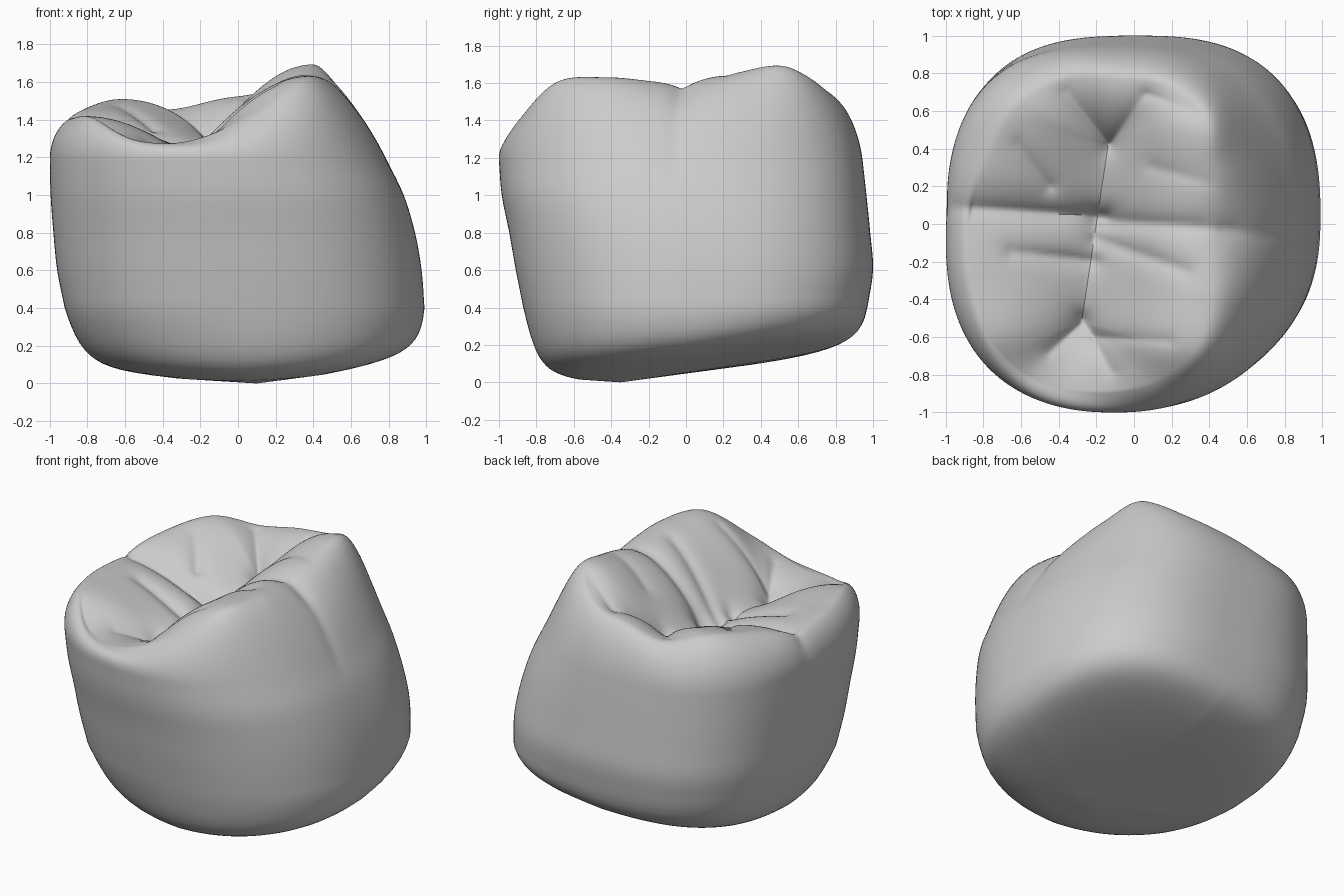
import bpy, bmesh, math
from mathutils import Vector

cube = bpy.data.objects.get("Cube")
if cube:
    bpy.data.objects.remove(cube)

COLUMNS = 208
MID = Vector((-0.2, -0.03, 0))

# Wall extents, bottom to top: x min, x max, y min, y max, z
WALL = [Vector(v) for v in (
    (-.92, .99, -.87, .97, .4), (-.96, .975, -.91, 1, .6),
    (-.98, .94, -.945, .985, .8), (-.995, .88, -.985, .965, 1),
    (-1, .795, -1, .945, 1.18))]

# Crest of the cusps and marginal ridges, counter-clockwise from +x
CREST = [Vector(v) for v in (
    (.36, -.05, 1.61), (.39, .27, 1.66), (.38, .53, 1.69), (.17, .72, 1.57),
    (-.1, .77, 1.51), (-.36, .76, 1.46), (-.62, .62, 1.51), (-.79, .3, 1.46),
    (-.87, .04, 1.4), (-.87, -.28, 1.41), (-.77, -.6, 1.41), (-.55, -.82, 1.29),
    (-.25, -.89, 1.29), (.08, -.85, 1.43), (.32, -.68, 1.61), (.4, -.4, 1.63))]

# Fissures: start x, y, end x, y, depth, width
GROOVES = [
    (-.2, .02, .55, -.03, .09, .05), (.5, -.03, .95, -.08, .05, .05),
    (-.15, .04, -.95, .09, .11, .05), (-.2, -.2, -.65, -.15, .08, .04),
    (-.2, -.08, .28, -.25, .07, .04), (-.13, .42, -.36, .7, .06, .04),
    (-.13, .42, .05, .68, .05, .04), (.08, .69, .32, .6, .03, .04),
    (-.27, -.52, -.45, -.68, .06, .04), (-.27, -.5, -.12, -.78, .06, .04),
    (-.2, -.6, .18, -.62, .05, .04), (-.45, .2, -.62, .42, .05, .04),
    (.1, .3, .4, .22, .03, .05)]


def spline(a, b, c, d, t):
    """Catmull-Rom between b and c."""
    return b + (c - a) * (t / 2) + (a * 2 - b * 5 + c * 4 - d) * (t * t / 2) \
        + (b * 3 - a - c * 3 + d) * (t ** 3 / 2)


def smooth(t):
    t = max(0, min(1, t))
    return t * t * (3 - 2 * t)


def groove_depth(p):
    """Summed fissure depth at a point seen from above."""
    total = 0
    q = Vector((p.x, p.y))
    for ax, ay, bx, by, depth, width in GROOVES:
        a, ab = Vector((ax, ay)), Vector((bx - ax, by - ay))
        t = max(0, min(1, (q - a).dot(ab) / ab.length_squared))
        d = math.hypot((q - a - ab * t).length, .012)
        total += depth * (1 - .5 * t) * math.exp(-d / width)
    return min(total, .14)


def column(j):
    """One profile from the underside, up the wall and into the central fissure."""
    angle = 2 * math.pi * j / COLUMNS
    c, s = math.cos(angle), math.sin(angle)
    n = 2.52 + .2 * s - .06 * c
    rho = (abs(c) ** n + abs(s) ** n) ** (-1 / n)
    u, v = c * rho, s * rho

    def wall_point(e):
        return Vector(((e[0] + e[1]) / 2 + (e[1] - e[0]) / 2 * u,
                       (e[2] + e[3]) / 2 + (e[3] - e[2]) / 2 * v, e[4]))

    # Underside and its rounded edge, lifted at two opposite corners
    base = Vector((.1, -.35, 0))
    lift = max(0, u * v)
    w = wall_point(WALL[0])
    k = .935 + .045 * u + .025 * v - .06 * lift
    edge = Vector((w.x * k, w.y * k, .12 + .045 * u + .065 * v + .06 * lift))
    inner = base.lerp(edge, .5)
    inner.z = .055 + .02 * u + .04 * v + .02 * lift
    pts = [base.lerp(inner, i / 5) for i in range(1, 5)]
    for i in range(12):
        t = i / 12
        a, b, d = (1 - t) ** 2, 3.6 * t * (1 - t), t * t
        pts.append((inner * a + edge * b + w * d) / (a + b + d))

    # Side wall
    ext = [WALL[0] * 2 - WALL[1]] + WALL + [WALL[-1] * 2 - WALL[-2]]
    for i in range(len(WALL) - 1):
        pts += [wall_point(spline(*ext[i:i + 4], t / 4)) for t in range(4)]

    # Shoulder curving over to the crest
    top = wall_point(WALL[-1])
    m = len(CREST)
    f = j * m / COLUMNS
    i0 = int(f)
    crest = spline(*(CREST[(i0 + o) % m] for o in (-1, 0, 1, 2)), f - i0)
    rise = (top - wall_point(WALL[-2])).normalized() * (crest - top).length * 1.5
    over = crest - top
    over.z = 0
    over = over.normalized() * (.08 + over.length * .8)
    for i in range(18):
        t = i / 18
        h = smooth(t)
        pts.append(top * (1 - h) + crest * h + rise * (t * (1 - t) ** 2)
                   - over * (t * t * (1 - t)))

    # Chewing surface falling to the central fissure
    y = max(-.52, min(.42, crest.y * .75))
    spine = Vector((-.2 + .15 * y, y, 1.25 + .12 * y + .12 * y * y))
    for i in range(45):
        r = 1 - i / 44
        p = spine.lerp(crest, r)
        p.z = spine.z + (crest.z - spine.z) * math.sin(r * math.pi / 2) ** 1.1
        pts.append(p)

    # Carve the fissures, letting them run out over the shoulder
    start = len(pts) - 45
    for i, p in enumerate(pts):
        if p.z > .95 and i >= 16:
            g = groove_depth(p) * smooth((p.z - .95) / .4)
            if i < start:
                fade = (i / start) ** 8
                inward = MID - p
                inward.z = 0
                p += inward.normalized() * g * .6 * (1 - fade)
                g *= fade
            p.z -= g
    return pts


bm = bmesh.new()
cols = [[bm.verts.new(p) for p in column(j)] for j in range(COLUMNS)]
pole = bm.verts.new((.1, -.35, 0))
for j in range(COLUMNS):
    a, b = cols[j], cols[(j + 1) % COLUMNS]
    bm.faces.new((pole, b[0], a[0]))
    for i in range(len(a) - 1):
        bm.faces.new((a[i], b[i], b[i + 1], a[i + 1]))
bmesh.ops.remove_doubles(bm, verts=bm.verts, dist=.002)
bmesh.ops.recalc_face_normals(bm, faces=bm.faces)

mesh = bpy.data.meshes.new("molar_crown")
bm.to_mesh(mesh)
bm.free()
crown = bpy.data.objects.new("molar_crown", mesh)
bpy.context.collection.objects.link(crown)

# Plain grey surface
grey = bpy.data.materials.new("light_grey")
grey.use_nodes = True
colour = (.6, .6, .6, 1)
grey.diffuse_color = colour
grey.node_tree.nodes["Principled BSDF"].inputs["Base Color"].default_value = colour
mesh.materials.append(grey)

bpy.context.view_layer.objects.active = crown
crown.select_set(True)
bpy.ops.object.shade_smooth_by_angle(angle=math.radians(60))
